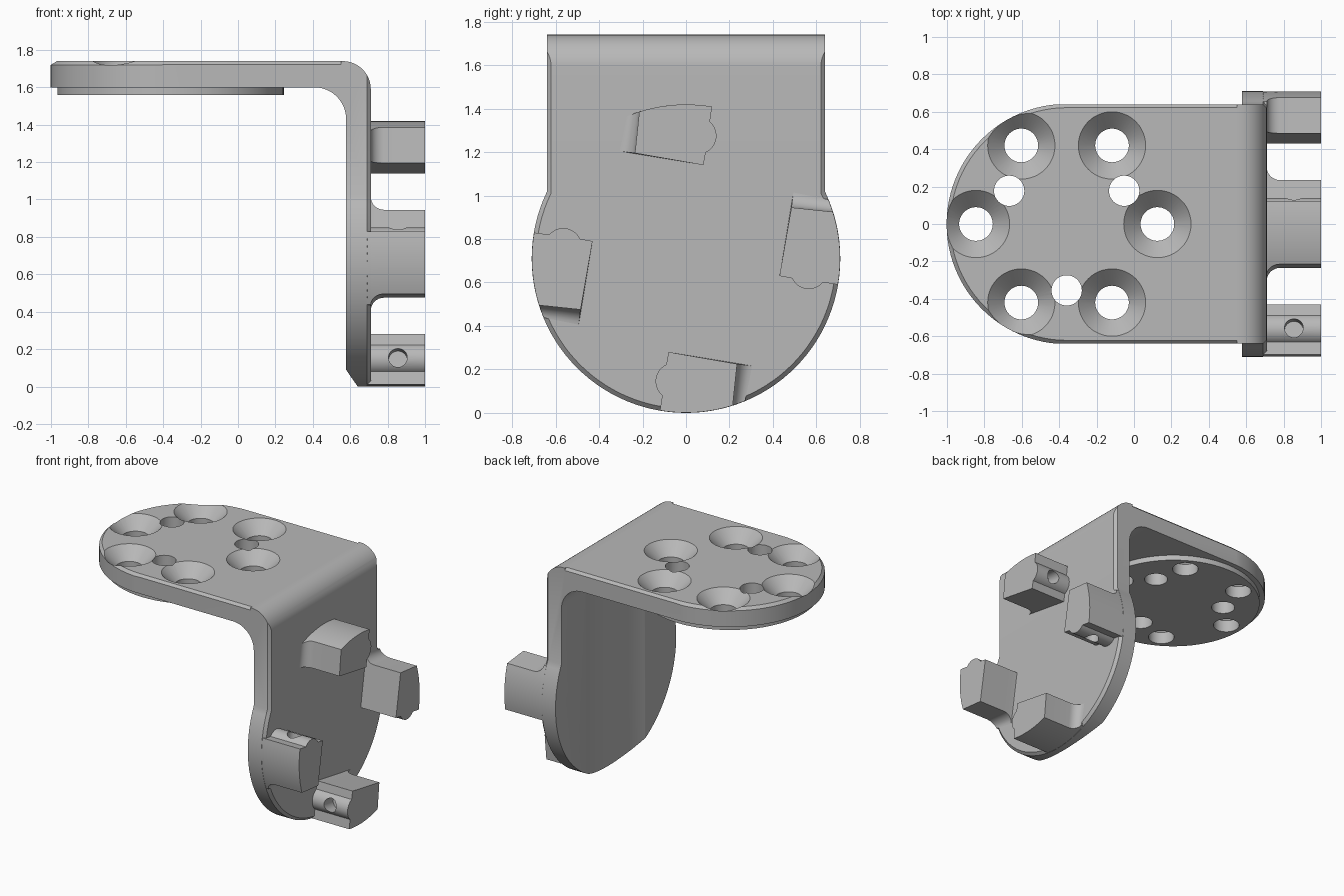
import bpy, bmesh
from math import sin, cos, pi, acos, atan2, radians
from mathutils import Vector, Matrix

if "Cube" in bpy.data.objects:
    bpy.data.objects.remove(bpy.data.objects["Cube"], do_unlink=True)

grey = bpy.data.materials.new("plain grey")
grey.use_nodes = True
grey.diffuse_color = (0.48, 0.48, 0.48, 1)
grey.node_tree.nodes["Principled BSDF"].inputs["Base Color"].default_value = grey.diffuse_color


def arc(cx, cy, r, a, b, n):
    return [(cx + r * cos(a + (b - a) * i / n), cy + r * sin(a + (b - a) * i / n)) for i in range(n + 1)]


def loft(name, loops):
    """Closed solid through matching point loops."""
    bm = bmesh.new()
    rings = [[bm.verts.new(p) for p in loop] for loop in loops]
    n = len(rings[0])
    for low, high in zip(rings, rings[1:]):
        for i in range(n):
            j = (i + 1) % n
            bm.faces.new((low[i], low[j], high[j], high[i]))
    bm.faces.new(rings[0][::-1])
    bm.faces.new(rings[-1])
    bmesh.ops.recalc_face_normals(bm, faces=bm.faces)
    mesh = bpy.data.meshes.new(name)
    bm.to_mesh(mesh)
    bm.free()
    mesh.materials.append(grey)
    obj = bpy.data.objects.new(name, mesh)
    bpy.context.collection.objects.link(obj)
    return obj


def turned(name, cx, cy, steps, n=48):
    """Upright round solid from (radius, z) steps."""
    return loft(name, [[(x, y, z) for x, y in arc(cx, cy, r, 0, 2 * pi * (n - 1) / n, n - 1)]
                       for r, z in steps])


def boolean(obj, tool, operation):
    mod = obj.modifiers.new("cut", "BOOLEAN")
    mod.operation, mod.object, mod.solver = operation, tool, "EXACT"
    bpy.context.view_layer.objects.active = obj
    bpy.ops.object.modifier_apply(modifier=mod.name)
    bpy.data.objects.remove(tool, do_unlink=True)


def smooth(obj):
    bpy.ops.object.select_all(action="DESELECT")
    obj.select_set(True)
    bpy.context.view_layer.objects.active = obj
    bpy.ops.object.shade_smooth_by_angle(angle=radians(25))


# Bent plate: side profile extruded across the width
AXIS, HUB = -0.36, 0.71
profile = ([(-2, 1.74)] + arc(0.56, 1.59, 0.15, pi / 2, 0, 12) + [(0.71, -1), (0.578, -1)]
           + arc(0.408, 1.43, 0.17, 0, pi / 2, 12) + [(-2, 1.6)])
bracket = loft("bent_bracket", [[(x, y, z) for x, z in profile] for y in (-0.9, 0.9)])


# Outlines of the two legs, shrunk by c for the chamfered rim
def top_outline(c):
    r = 0.642 - c
    return arc(AXIS, 0, r, pi / 2, 1.5 * pi, 48) + [(0.55, -r), (0.55, -1), (2, -1), (2, 1), (0.55, 1), (0.55, r)]


def front_outline(c):
    r, w = 0.71 - c, 0.64 - c
    a = acos(w / r)
    return arc(0, HUB, r, a, -pi - a, 72) + [(-w, 3), (w, 3)]


boolean(bracket, loft("top_trim", [[(x, y, z) for x, y in top_outline(c)]
                                   for z, c in ((-1, 0), (1.72, 0), (1.78, 0.06))]), "INTERSECT")
boolean(bracket, loft("front_trim", [[(x, y, z) for y, z in front_outline(c)]
                                     for x, c in ((-2, 0), (0.69, 0), (0.75, 0.06))]), "INTERSECT")

# Round clearance hollow inside the upright, and the boss under the top leg
boolean(bracket, turned("clearance", AXIS, 0, [(1.0, -0.2), (1.0, 1.59)], 128), "DIFFERENCE")
boolean(bracket, turned("boss", AXIS, 0, [(0.605, 1.56), (0.605, 1.65)], 96), "UNION")

# Six countersunk holes and three plain holes around the boss axis
for i in range(6):
    a = i * pi / 3
    boolean(bracket, turned("screw_hole", AXIS + 0.485 * cos(a), 0.485 * sin(a),
                            [(0.09, 1.5), (0.09, 1.65), (0.2, 1.76)]), "DIFFERENCE")
for i in range(3):
    a = pi / 6 + i * 2 * pi / 3
    boolean(bracket, turned("pin_hole", AXIS + 0.355 * cos(a), 0.355 * sin(a),
                            [(0.081, 1.5), (0.081, 1.8)]), "DIFFERENCE")
smooth(bracket)


# Locking peg section in the upright's plane, foot widened by d on one side
def peg_section(d):
    inner = Vector((-0.235, 0.485)) + d * Vector((-0.99, 0.13))
    left = Vector((-0.215, 0.676)) + d * Vector((-0.99, 0.13))
    nose = arc(0.055, 0.565, 0.085, radians(-65), radians(50), 14)
    rim = arc(0, 0, 0.709, atan2(0.70, 0.12), atan2(left.y, left.x), 12)
    return [tuple(inner), (0.08, 0.43)] + nose + rim


FILLET = 0.07
levels = [(0.685, FILLET)]
for i in range(9):
    t = i / 8 * pi / 2
    levels.append((0.71 + FILLET * (1 - cos(t)), FILLET * (1 - sin(t))))
levels.append((1.0, 0))

for k in range(4):
    spin = Matrix.Rotation(k * pi / 2, 4, "X")
    place = Matrix.Translation((0, 0, HUB)) @ spin
    peg = loft("locking_peg_%d" % (k + 1),
               [[place @ Vector((x, y, z)) for y, z in peg_section(d)] for x, d in levels])
    # Blind hole in the rounded nose
    tilt = Matrix.Rotation(radians(-8), 4, "X")
    start = Vector((0.855, 0.03, 0.57))
    bore = [[place @ (start + tilt @ Vector((u, s, v))) for u, v in arc(0, 0, 0.05, 0, 2 * pi * 31 / 32, 31)]
            for s in (0, 0.2)]
    boolean(peg, loft("peg_bore", bore), "DIFFERENCE")
    smooth(peg)
